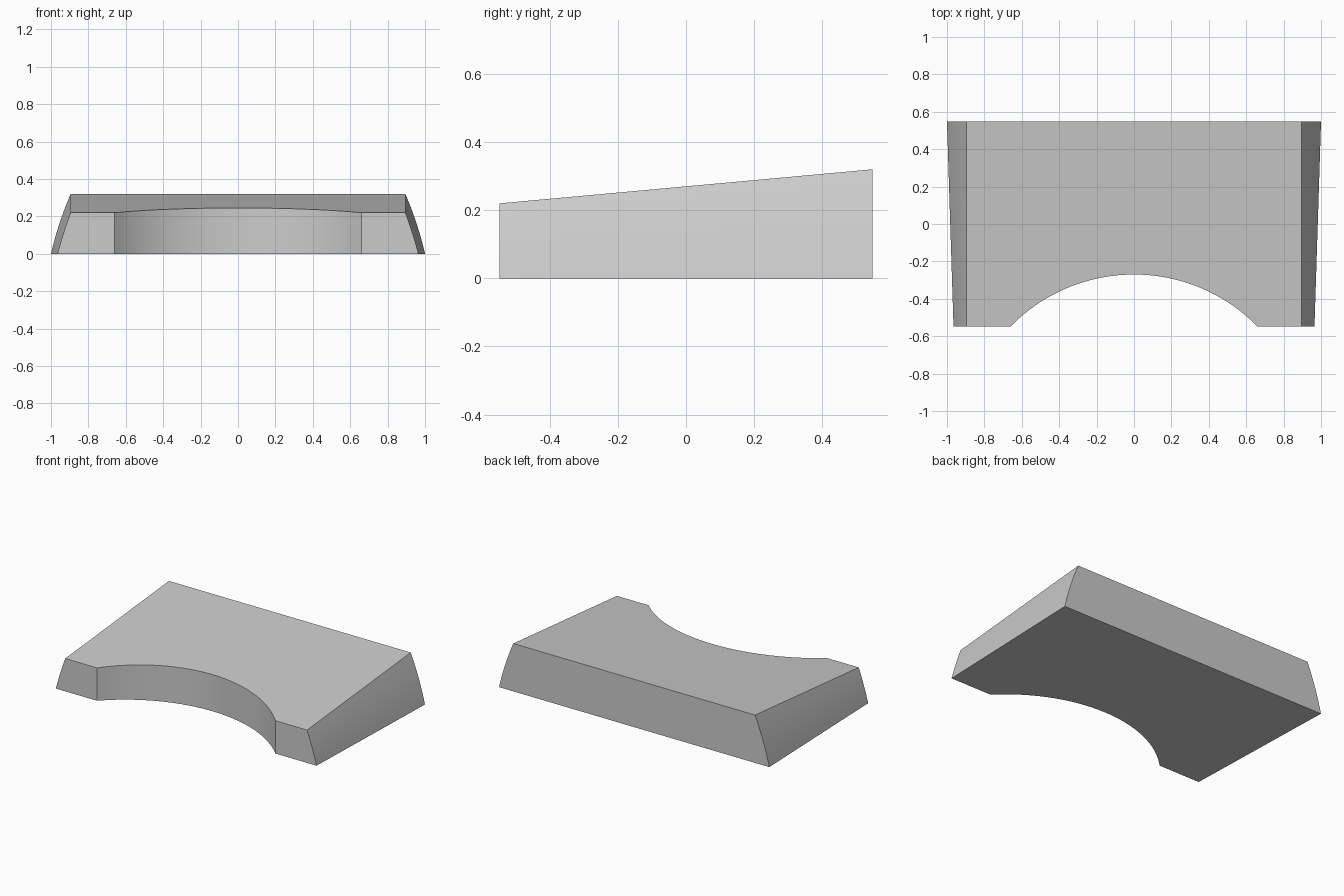
import bpy
import bmesh
import math

cube = bpy.data.objects.get("Cube")
if cube:
    bpy.data.objects.remove(cube, do_unlink=True)

HALF_DEPTH = 0.548
TOP_X = 0.895           # half width along the upper edges
NOTCH_X, NOTCH_Y = 0.66, -0.27
LEVELS, ARC_STEPS = 8, 48

# Circle through the notch corners and its deepest point
sag = NOTCH_Y + HALF_DEPTH
radius = (NOTCH_X ** 2 + sag ** 2) / (2 * sag)
centre_y = NOTCH_Y - radius
half_angle = math.asin(NOTCH_X / radius)


def height(y):
    return 0.27 + 0.05 * y / HALF_DEPTH


def side_x(base_x, bulge, t):
    """Flank leaning in towards the top with a slight outward bow."""
    return base_x + (TOP_X - base_x) * t + bulge * 4 * t * (1 - t)


def outline(t):
    back = side_x(1.0, 0.008, t)
    front = side_x(0.965, 0.003, t)
    pts = [(back, HALF_DEPTH), (-back, HALF_DEPTH), (-front, -HALF_DEPTH)]
    for i in range(ARC_STEPS + 1):
        a = half_angle * (2 * i / ARC_STEPS - 1)
        pts.append((radius * math.sin(a), centre_y + radius * math.cos(a)))
    pts.append((front, -HALF_DEPTH))
    return [(x, y, t * height(y)) for x, y in pts]


# Sloped block: stacked outlines joined by walls and capped
bm = bmesh.new()
rings = [[bm.verts.new(p) for p in outline(k / LEVELS)] for k in range(LEVELS + 1)]
for low, high in zip(rings, rings[1:]):
    for i in range(len(low)):
        j = (i + 1) % len(low)
        bm.faces.new((low[i], low[j], high[j], high[i]))
bm.faces.new(rings[0][::-1])
bm.faces.new(rings[-1])
bmesh.ops.recalc_face_normals(bm, faces=bm.faces[:])
mesh = bpy.data.meshes.new("notched_wedge_block")
bm.to_mesh(mesh)
bm.free()

block = bpy.data.objects.new("notched_wedge_block", mesh)
bpy.context.collection.objects.link(block)

# Plain grey
grey = bpy.data.materials.new("light_grey")
grey.use_nodes = True
colour = (0.6, 0.6, 0.6, 1.0)
grey.diffuse_color = colour
grey.node_tree.nodes["Principled BSDF"].inputs["Base Color"].default_value = colour
mesh.materials.append(grey)

# Smooth curved walls, crisp edges
bpy.ops.object.select_all(action="DESELECT")
block.select_set(True)
bpy.context.view_layer.objects.active = block
bpy.ops.object.shade_smooth_by_angle(angle=math.radians(25))
